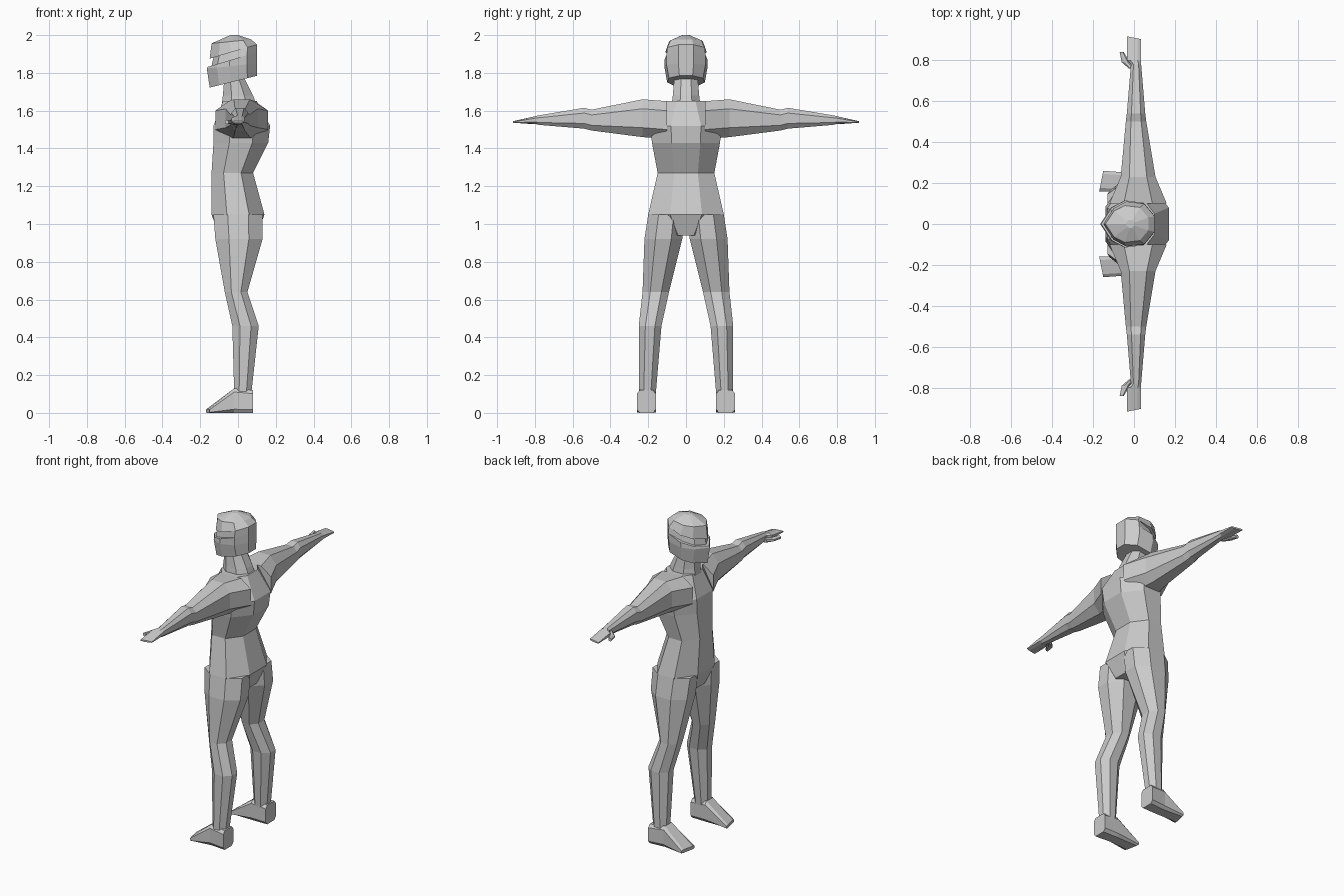
import bpy
import bmesh

default_cube = bpy.data.objects.get("Cube")
if default_cube:
    bpy.data.objects.remove(default_cube)

# One plain colour for the whole body
grey = bpy.data.materials.new("light_grey")
grey.use_nodes = True
colour = (.6, .6, .6, 1)
grey.diffuse_color = colour
grey.node_tree.nodes["Principled BSDF"].inputs["Base Color"].default_value = colour


def build_skin(name, rings, mirror=False):
    """Bridge neighbouring rings of points into a closed, flat-shaded shell."""
    bm = bmesh.new()
    loops = [[bm.verts.new(point) for point in ring] for ring in rings]
    for lower, upper in zip(loops, loops[1:]):
        for i in range(len(lower)):
            # The previous index wraps around the ring
            bm.faces.new((lower[i - 1], lower[i], upper[i], upper[i - 1]))
    for end_loop in (loops[0], loops[-1]):
        bm.faces.new(end_loop)
    bmesh.ops.recalc_face_normals(bm, faces=bm.faces)
    mesh = bpy.data.meshes.new(name)
    bm.to_mesh(mesh)
    bm.free()
    mesh.materials.append(grey)
    part = bpy.data.objects.new(name, mesh)
    bpy.context.collection.objects.link(part)
    if mirror:
        modifier = part.modifiers.new("other_side", "MIRROR")
        modifier.use_axis = (False, True, False)
        modifier.use_mirror_merge = False


def octagon(left, right, bottom, top, cut):
    """Rectangle with its four corners cut off."""
    across, up = cut * (right - left), cut * (top - bottom)
    return [(left, bottom + up), (left + across, bottom),
            (right - across, bottom), (right, bottom + up),
            (right, top - up), (right - across, top),
            (left + across, top), (left, top - up)]


def upright(height, front, back, inner, outer):
    """Level section of a body, neck or leg."""
    return [(x, y, height) for x, y in octagon(front, back, inner, outer, cut=.29)]


def sideways(reach, depth, thickness, middle=.01, level=1.55, slant=0):
    """Section across an arm, hand or thumb."""
    outline = octagon(middle - depth / 2, middle + depth / 2,
                      level - thickness / 2, level + thickness / 2, cut=.25)
    return [(x, reach - slant * (x - middle), z) for x, z in outline]


def foot_section(forward, outer, top, slant=0):
    """Section across a foot that stands on the floor."""
    inner = .16
    outline = octagon(inner, outer, 0, top, cut=.15)
    return [(slant * (y - inner) - forward, y, z) for y, z in outline]


def head_section(height, tilt, front, back, half_width, sunk=0):
    """Section of the head: pointed face, flat back, sunk only at the front."""
    length = back - front
    face_width = half_width - sunk
    half = [(front + length * .2, face_width * .7),
            (front + length * .45, face_width),
            (back - length * .2, half_width * .9),
            (back, half_width * .35)]
    outline = [(front + sunk, 0)] + half + [(x, -y) for x, y in reversed(half)]
    return [(x, y, height + tilt * x) for x, y in outline]


def central(height, front, back, half_width):
    """Level section centred between the left and right sides."""
    return upright(height, front, back, -half_width, half_width)


# Torso from crotch to shoulders
crotch = central(.94, front=-.1, back=.1, half_width=.1)
hips = central(1.05, front=-.14, back=.14, half_width=.2)
waist = central(1.27, front=-.14, back=.08, half_width=.15)
ribs = central(1.43, front=-.13, back=.16, half_width=.18)
chest = central(1.52, front=-.13, back=.17, half_width=.19)
shoulders = central(1.65, front=-.08, back=.1, half_width=.12)
build_skin("torso", [crotch, hips, waist, ribs, chest, shoulders])

# Neck leaning forward
neck_base = central(1.6, front=-.09, back=.11, half_width=.08)
neck_middle = central(1.68, front=-.08, back=.08, half_width=.07)
neck_top = central(1.8, front=-.07, back=.02, half_width=.06)
build_skin("neck", [neck_base, neck_middle, neck_top])

# Legs spread apart
ankle = upright(.1, front=-.02, back=.07, inner=.16, outer=.25)
calf = upright(.46, front=-.03, back=.11, inner=.13, outer=.25)
knee = upright(.64, front=-.07, back=.05, inner=.09, outer=.23)
thigh = upright(.92, front=-.12, back=.13, inner=.02, outer=.22)
leg_top = upright(1.05, front=-.13, back=.13, inner=.01, outer=.2)
build_skin("legs", [ankle, calf, knee, thigh, leg_top], mirror=True)

# Feet with slanted toes
heel = foot_section(forward=-.08, outer=.26, top=.12)
instep = foot_section(forward=.02, outer=.25, top=.13)
toes = foot_section(forward=.17, outer=.26, top=.02, slant=.2)
build_skin("feet", [heel, instep, toes], mirror=True)

# Arms stretched out sideways
arm_root = sideways(.1, depth=.28, thickness=.2, middle=.02)
upper_arm = sideways(.23, depth=.17, thickness=.2, middle=.02, level=1.56)
elbow = sideways(.5, depth=.1, thickness=.11)
forearm = sideways(.54, depth=.09, thickness=.11, level=1.56)
wrist = sideways(.78, depth=.05, thickness=.05)
build_skin("arms", [arm_root, upper_arm, elbow, forearm, wrist], mirror=True)

# Flat hands with hooked thumbs
palm = sideways(.8, depth=.07, thickness=.04, middle=0)
fingers = sideways(.91, depth=.07, thickness=.01, middle=0, level=1.54, slant=.2)
build_skin("hands", [wrist, palm, fingers], mirror=True)
thumb_root = sideways(.76, depth=.03, thickness=.03, middle=-.01, level=1.54)
thumb_bend = sideways(.79, depth=.04, thickness=.02, middle=-.04, level=1.54)
thumb_tip = sideways(.84, depth=.02, thickness=.02, middle=-.06, level=1.54)
build_skin("thumbs", [thumb_root, thumb_bend, thumb_tip], mirror=True)

# Helmeted head with a sunken band across the eyes
band_bottom = dict(height=1.88, tilt=.3, front=-.16, back=.1, half_width=.115)
band_top = dict(height=1.92, tilt=.3, front=-.15, back=.1, half_width=.11)
jaw = head_section(1.76, tilt=.25, front=-.15, back=.1, half_width=.1)
cheeks = head_section(1.84, tilt=.1, front=-.165, back=.1, half_width=.115)
crown = head_section(1.97, tilt=.1, front=-.14, back=.07, half_width=.09)
peak = head_section(2, tilt=0, front=-.04, back=0, half_width=.02)
build_skin("head", [jaw, cheeks, head_section(**band_bottom),
                    head_section(**band_bottom, sunk=.02),
                    head_section(**band_top, sunk=.02),
                    head_section(**band_top), crown, peak])
